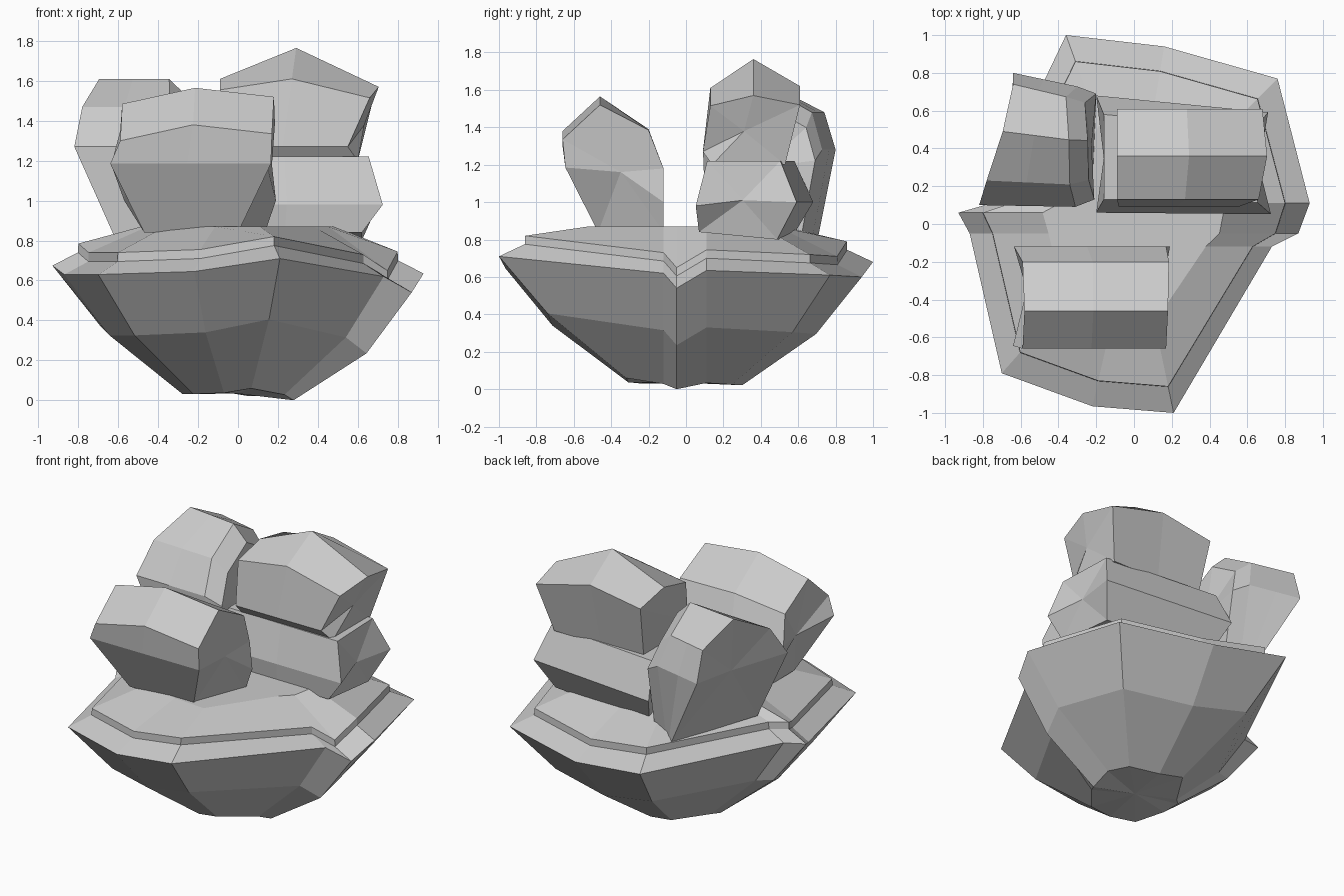
import bpy, bmesh

if "Cube" in bpy.data.objects:
    bpy.data.objects.remove(bpy.data.objects["Cube"])


def loft(name, rings):
    """Skin matching closed rings and close both ends with a fan."""
    bm = bmesh.new()
    loops = [[bm.verts.new(p) for p in ring] for ring in rings]
    n = len(loops[0])
    for a, b in zip(loops, loops[1:]):
        for i in range(n):
            j = (i + 1) % n
            bm.faces.new((a[i], a[j], b[j], b[i]))
    for loop in (loops[0], loops[-1]):
        mid = [sum(v.co[k] for v in loop) / n for k in range(3)]
        c = bm.verts.new(mid)
        for i in range(n):
            bm.faces.new((loop[i], loop[(i + 1) % n], c))
    bmesh.ops.recalc_face_normals(bm, faces=bm.faces)
    mesh = bpy.data.meshes.new(name)
    bm.to_mesh(mesh)
    bm.free()
    ob = bpy.data.objects.new(name, mesh)
    bpy.context.collection.objects.link(ob)
    return ob


def rock(name, rows, mid=0.48, tilt=0.0, nose=0.0, skew=0.0):
    """Lump along x. Row: y, z, left x, right x, rise at the middle.
    Skew narrows the right end, nose adds a smaller end ring."""
    left = [(x0, y, z) for y, z, x0, x1, d in rows]
    centre = [(x0 + (x1 - x0) * mid, y * (1 - skew * mid), z + d)
              for y, z, x0, x1, d in rows]
    right = [(x1, y * (1 - skew), z + (tilt if d else 0)) for y, z, x0, x1, d in rows]
    rings = [left, centre, right]
    if nose:
        cy = sum(p[1] for p in right) / len(right)
        rings.append([(x + nose, cy + (y - cy) * 0.88, 0.8 + (z - 0.8) * 0.88)
                      for x, y, z in right])
    return loft(name, rings)


# Faceted bowl: one irregular rim outline scaled into each level
rim = [(-.36, 1.0, .68), (.16, .94, .60), (.76, .77, .61), (.93, .11, .635),
       (.87, -.05, .54), (.73, -.12, .62), (.21, -1.0, .71), (-.22, -.965, .645),
       (-.70, -.79, .63), (-.87, -.05, .63), (-.93, .06, .675), (-.79, .10, .66)]


def level(s, height):
    """The side notches keep their y position at every level."""
    return [(x * s, y * (s if abs(y) > .2 else 1), height(z)) for x, y, z in rim]


loft("bowl", [
    level(.32, lambda z: .35 * (z - .54)),
    level(.74, lambda z: z - .305),
    level(1.0, lambda z: z),
    level(.862, lambda z: z + .065),
    level(.86, lambda z: z + .11),
    level(.52, lambda z: .87),
])

# Front lump
rock("front_rock", [
    (-.47, .84, -.47, .00, 0), (-.645, 1.185, -.64, .165, 0),
    (-.66, 1.30, -.59, .17, .08), (-.46, 1.485, -.58, .18, .08),
    (-.20, 1.35, -.59, .185, .04), (-.12, 1.18, -.635, .17, 0),
    (-.12, 1.00, -.57, .19, 0), (-.12, .84, -.47, .135, 0)],
    tilt=.035)

# Back left lump
rock("back_left_rock", [
    (.12, .80, -.61, -.32, 0), (.10, 1.27, -.82, -.31, 0),
    (.23, 1.47, -.78, -.34, 0), (.49, 1.61, -.695, -.345, 0),
    (.74, 1.48, -.64, -.36, 0), (.80, 1.28, -.64, -.30, 0),
    (.70, .78, -.38, -.30, 0)], nose=.1, skew=.09)

# Back right lumps, stacked
rock("back_right_lower_rock", [
    (.08, .84, -.12, .62, 0), (.06, .98, -.20, .725, 0),
    (.13, 1.22, -.16, .655, 0), (.58, 1.22, -.16, .64, 0),
    (.68, 1.00, -.20, .71, 0), (.56, .80, -.12, .62, 0)], skew=.13)
rock("back_right_upper_rock", [
    (.14, 1.20, -.06, .60, 0), (.09, 1.27, -.08, .55, 0),
    (.13, 1.555, -.09, .66, .055), (.36, 1.61, -.09, .705, .155),
    (.61, 1.56, -.09, .68, .06), (.53, 1.20, -.06, .60, 0)],
    tilt=-.04)
